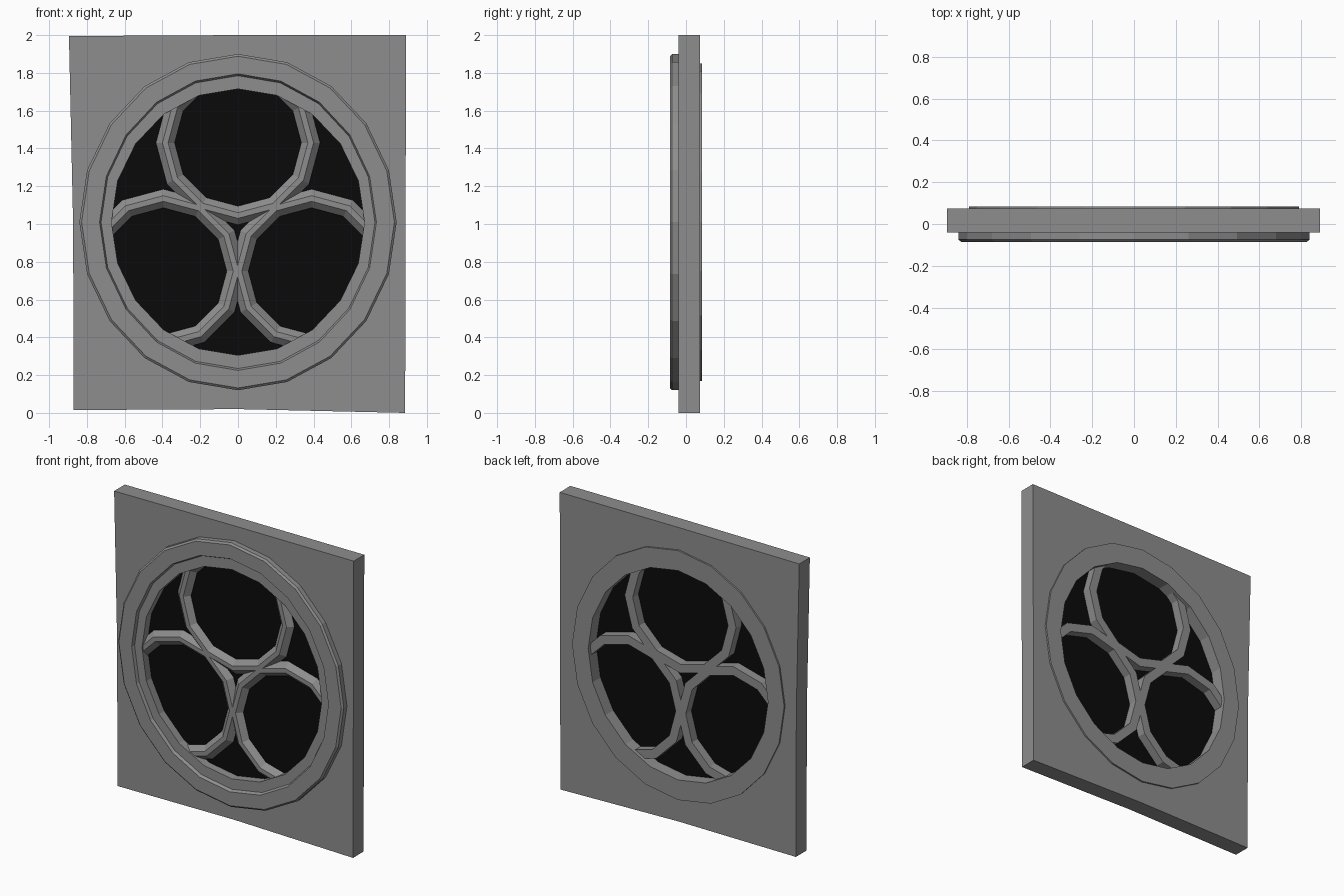
import bpy, bmesh
from math import sin, cos, pi

if "Cube" in bpy.data.objects:
    bpy.data.objects.remove(bpy.data.objects["Cube"], do_unlink=True)

CZ = 1.01          # height of the window centre
HOLE = (0.67, 0.705)


def material(name, value):
    m = bpy.data.materials.new(name)
    m.use_nodes = True
    col = (value, value, value, 1)
    m.diffuse_color = col
    m.node_tree.nodes["Principled BSDF"].inputs["Base Color"].default_value = col
    return m


stone = material("grey stone", 0.27)
dark = material("black glass", 0.003)


def ellipse(rx, rz, n=20):
    return [(rx * sin(2 * pi * i / n), CZ + rz * cos(2 * pi * i / n)) for i in range(n)]


def finish(name, bm, mat):
    bmesh.ops.recalc_face_normals(bm, faces=bm.faces)
    me = bpy.data.meshes.new(name)
    bm.to_mesh(me)
    bm.free()
    me.materials.append(mat)
    ob = bpy.data.objects.new(name, me)
    bpy.context.collection.objects.link(ob)
    return ob


def sweep(section, n, cx, cz):
    """Closed ring from a closed section of (rx, rz, y) points."""
    bm = bmesh.new()
    loops = [[bm.verts.new((cx + rx * sin(2 * pi * i / n), y, cz + rz * cos(2 * pi * i / n)))
              for rx, rz, y in section] for i in range(n)]
    k = len(section)
    for i in range(n):
        a, b = loops[i], loops[(i + 1) % n]
        for j in range(k):
            bm.faces.new((a[j], a[(j + 1) % k], b[(j + 1) % k], b[j]))
    return bm


def plate(name, outlines, y0, y1, mat):
    """Flat plate with optional hole, from (x, z) outlines."""
    cu = bpy.data.curves.new(name, "CURVE")
    cu.dimensions = "2D"
    cu.fill_mode = "BOTH"
    cu.extrude = (y1 - y0) / 2
    for pts in outlines:
        sp = cu.splines.new("POLY")
        sp.points.add(len(pts) - 1)
        for p, (x, z) in zip(sp.points, pts):
            p.co = (x, z, 0, 1)
        sp.use_cyclic_u = True
        sp.use_smooth = False
    tmp = bpy.data.objects.new(name + " outline", cu)
    bpy.context.collection.objects.link(tmp)
    bpy.context.view_layer.update()
    me = bpy.data.meshes.new_from_object(
        tmp.evaluated_get(bpy.context.evaluated_depsgraph_get()))
    bpy.data.objects.remove(tmp, do_unlink=True)
    bm = bmesh.new()
    bm.from_mesh(me)
    bmesh.ops.remove_doubles(bm, verts=bm.verts, dist=1e-5)
    for v in bm.verts:
        v.co = (v.co.x, (y0 + y1) / 2 - v.co.z, v.co.y)
    for f in bm.faces:
        f.smooth = False
    return finish(name, bm, mat)


# Slightly uneven wall slab with the window opening
slab = [(-0.895, 1.995), (0, 2), (0.89, 2), (0.887, 1), (0.885, 0),
        (0, 0.02), (-0.87, 0.015), (-0.873, 1)]
plate("wall_slab", [slab, ellipse(0.71, 0.75)], -0.04, 0.073, stone)

# Moulded frame: raised outer band, stepped inner band, thin back band
frame = [(0.84, 0.89, -0.03), (0.84, 0.89, -0.074), (0.828, 0.878, -0.085),
         (0.733, 0.785, -0.085), (0.725, 0.775, -0.065), (*HOLE, -0.065),
         (*HOLE, 0.084), (0.79, 0.84, 0.084), (0.79, 0.84, 0.06),
         (0.74, 0.78, 0.02)]
finish("window_frame", sweep(frame, 20, 0, CZ), stone)

# Glass pane
plate("window_pane", [ellipse(0.69, 0.73)], -0.01, 0.0, dark)

# Three circular tracery bars, trimmed where they run into the wall
BAR = [(-0.05, -0.02), (-0.015, -0.055), (0.015, -0.055), (0.05, -0.02),
       (0.03, 0.0), (0.03, 0.06), (-0.03, 0.06), (-0.03, 0.0)]
R = 0.385
for name, cx, cz in (("top_tracery", 0, 1.43), ("left_tracery", 0.39, 0.75),
                     ("right_tracery", -0.395, 0.75)):
    bm = sweep([(R + d, R + d, y) for d, y in BAR], 12, cx, cz)
    outside = [f for f in bm.faces if all(
        (v.co.x / 0.69) ** 2 + ((v.co.z - CZ) / 0.73) ** 2 > 1 for v in f.verts)]
    bmesh.ops.delete(bm, geom=outside, context="FACES")
    finish(name, bm, stone)
